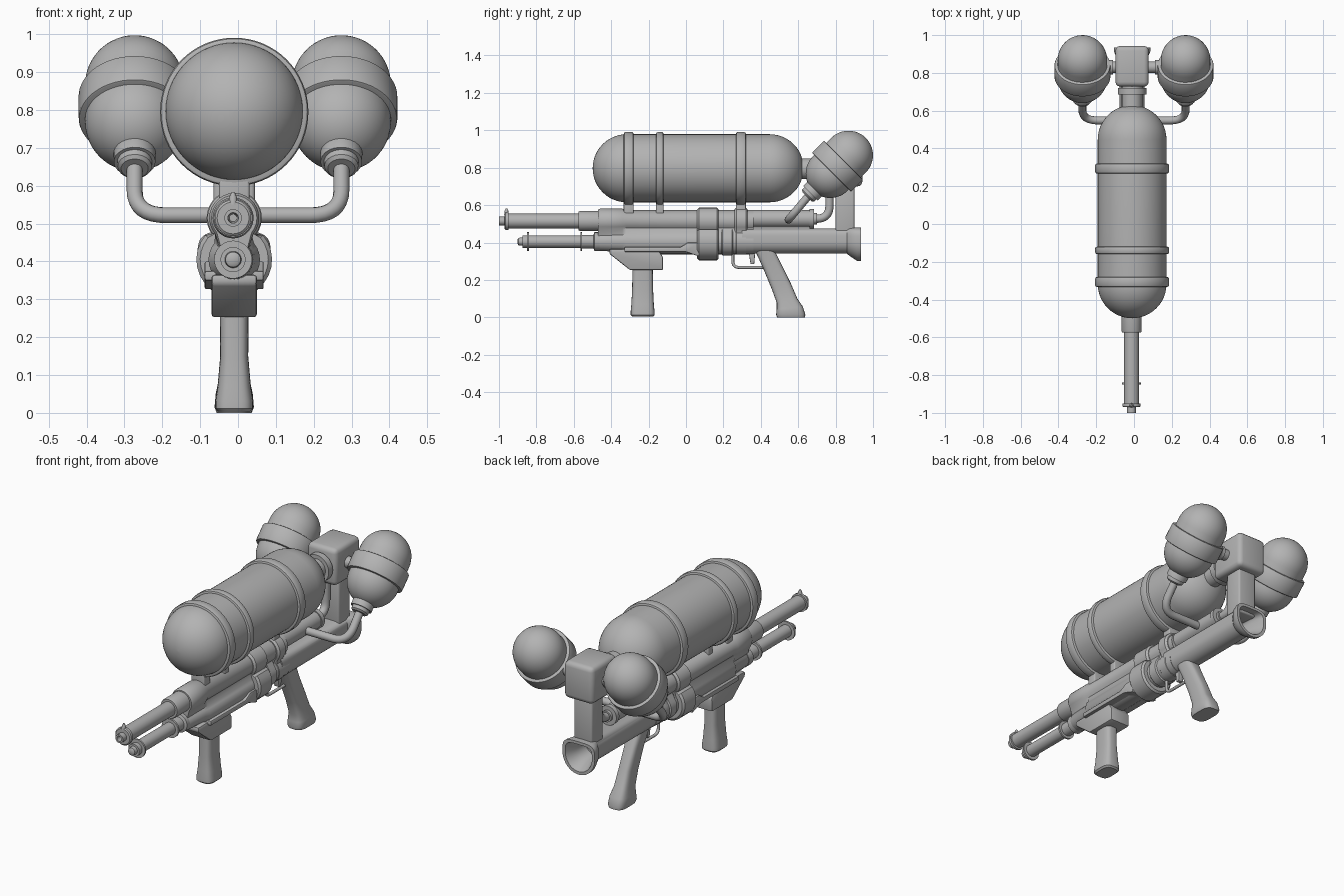
import bpy, bmesh
from math import sin, cos, pi, radians
from mathutils import Vector

if "Cube" in bpy.data.objects:
    bpy.data.objects.remove(bpy.data.objects["Cube"])

grey = bpy.data.materials.new("plain_grey")
grey.use_nodes = True
grey.diffuse_color = (0.45, 0.45, 0.45, 1)
grey.node_tree.nodes["Principled BSDF"].inputs["Base Color"].default_value = grey.diffuse_color

C = -0.01   # centre line of the main assembly
Y = Vector((0, 1, 0))


def finish(name, bm):
    bmesh.ops.recalc_face_normals(bm, faces=bm.faces)
    mesh = bpy.data.meshes.new(name)
    bm.to_mesh(mesh)
    bm.free()
    mesh.materials.append(grey)
    ob = bpy.data.objects.new(name, mesh)
    bpy.context.collection.objects.link(ob)
    return ob


def loft(name, rings):
    bm = bmesh.new()
    loops = [[bm.verts.new(p) for p in ring] for ring in rings]
    n = len(loops[0])
    for a, b in zip(loops, loops[1:]):
        for i in range(n):
            j = (i + 1) % n
            bm.faces.new((a[i], a[j], b[j], b[i]))
    bm.faces.new(loops[0])
    bm.faces.new(loops[-1])
    return finish(name, bm)


def lathe(name, origin, profile, axis=Y, n=40):
    """Revolve (distance, radius) pairs about an axis."""
    origin, axis = Vector(origin), axis.normalized()
    u = axis.orthogonal().normalized()
    v = axis.cross(u)
    turn = [2 * pi * i / n for i in range(n)]
    return loft(name, [[origin + axis * t + (u * cos(a) + v * sin(a)) * max(r, 0.0005)
                        for a in turn] for t, r in profile])


def capsule(a, b, r, n=12):
    arc = [pi / 2 * i / n for i in range(n + 1)]
    return ([(a - r * cos(t), r * sin(t)) for t in arc]
            + [(b + r * sin(t), r * cos(t)) for t in arc])


def hoop(a, b, r, e=0.01):
    return [(a, r - e), (a + e * 0.3, r - e * 0.3), (a + e, r),
            (b - e, r), (b - e * 0.3, r - e * 0.3), (b, r - e)]


def box(name, centre, size, bevel=0.015):
    bm = bmesh.new()
    bmesh.ops.create_cube(bm, size=1)
    for v in bm.verts:
        v.co = Vector(centre) + v.co * Vector(size)
    bmesh.ops.bevel(bm, geom=bm.edges[:], offset=bevel, segments=3, profile=0.5, affect='EDGES')
    return finish(name, bm)


def prism(name, outline, half, bevel=0.008):
    """Extrude a (y, z) outline sideways."""
    bm = bmesh.new()
    face = bm.faces.new([bm.verts.new((C - half, y, z)) for y, z in outline])
    ext = bmesh.ops.extrude_face_region(bm, geom=[face])
    for v in ext["geom"]:
        if isinstance(v, bmesh.types.BMVert):
            v.co.x += 2 * half
    bmesh.ops.bevel(bm, geom=bm.edges[:], offset=bevel, segments=2, profile=0.5, affect='EDGES')
    return finish(name, bm)


def pipe(name, points, radius, bend):
    """Round tube along a path with filleted corners."""
    pts = [Vector(p) for p in points]
    path = [pts[0]]
    for a, b, c in zip(pts, pts[1:], pts[2:]):
        p, q = b + (a - b).normalized() * bend, b + (c - b).normalized() * bend
        path += [p * (1 - t) ** 2 + b * 2 * t * (1 - t) + q * t * t
                 for t in (i / 8 for i in range(9))]
    path.append(pts[-1])
    cu = bpy.data.curves.new(name, 'CURVE')
    cu.dimensions = '3D'
    cu.bevel_depth = radius
    cu.bevel_resolution = 4
    cu.use_fill_caps = True
    sp = cu.splines.new('POLY')
    sp.points.add(len(path) - 1)
    for pt, co in zip(sp.points, path):
        pt.co = (*co, 1)
    cu.materials.append(grey)
    bpy.context.collection.objects.link(bpy.data.objects.new(name, cu))


def waisted(y, rt, rb, zt=0.515, zb=0.405):
    """Figure-eight section: upper and lower lobes joined by a waist."""
    pts = [(rt * cos(radians(a)), zt + rt * sin(radians(a))) for a in range(-40, 221, 13)]
    pts += [(rb * cos(radians(a)), zb + rb * sin(radians(a))) for a in range(140, 401, 13)]
    return [(C + x, y, z) for x, z in pts]


def oval(z, y, hy, hx, tilt=0.0, n=32):
    """Rounded-rectangle section for the grips."""
    ring = []
    for i in range(n):
        c, s = cos(2 * pi * i / n), sin(2 * pi * i / n)
        dx = hx * abs(c) ** 0.6 * (1 if c > 0 else -1)
        dy = hy * abs(s) ** 0.6 * (1 if s > 0 else -1)
        ring.append((C + dx, y + dy, z + tilt * dy))
    return ring


def flat_top(y, w, low, top=0.475, n=40):
    """Section with a flat top and round belly."""
    ring = []
    for i in range(n):
        c, s = cos(2 * pi * i / n), sin(2 * pi * i / n)
        k = 0.5 if s > 0 else 1
        dx = w * abs(c) ** k * (1 if c > 0 else -1)
        dz = (top - 0.405) * s ** k if s > 0 else (0.405 - low) * s
        ring.append((C + dx, y, 0.405 + dz))
    return ring


# Main tank, its hoops and the posts holding it
lathe("main_tank", (C, 0, 0.797), capsule(-0.317, 0.447, 0.182), n=64)
for i, (a, b) in enumerate([(-0.333, -0.28), (-0.16, -0.12), (0.267, 0.32)]):
    lathe(f"tank_hoop_{i + 1}", (C, 0, 0.795), hoop(a, b, 0.196), n=64)
    box(f"tank_post_{i + 1}", (C, (a + b) / 2, 0.58), (0.08, b - a, 0.1), 0.006)
lathe("tank_neck", (C, 0, 0.795), [(0.6, 0.055), (0.685, 0.055), (0.685, 0.075),
                                   (0.72, 0.075), (0.72, 0.055), (0.75, 0.055)])

# Upper and lower barrels
lathe("upper_barrel", (C - 0.003, 0, 0.515),
      [(-0.94, 0.01), (-1.0, 0.014), (-1.0, 0.023), (-0.97, 0.023), (-0.97, 0.042),
       (-0.965, 0.048), (-0.95, 0.048), (-0.95, 0.039), (-0.575, 0.039), (-0.575, 0.05),
       (-0.565, 0.054), (-0.45, 0.054)])
lathe("front_sight", (C - 0.003, -0.96, 0.55), [(0, 0.012), (0.02, 0.01), (0.033, 0.004)],
      Vector((0, 0, 1)), 16)
lathe("lower_barrel", (C - 0.003, 0, 0.405),
      [(-0.9, 0.012), (-0.895, 0.02), (-0.875, 0.022), (-0.875, 0.033), (-0.85, 0.033),
       (-0.85, 0.05), (-0.84, 0.05), (-0.84, 0.033), (-0.565, 0.033), (-0.565, 0.05),
       (-0.555, 0.05), (-0.555, 0.036), (-0.495, 0.036), (-0.49, 0.05), (-0.45, 0.05)])

# Waisted body with its raised collars
loft("body", [waisted(y, t, b) for y, t, b in
              [(-0.47, 0.06, 0.045), (-0.46, 0.066, 0.05), (-0.34, 0.066, 0.055),
               (-0.32, 0.058, 0.068), (0.36, 0.058, 0.068)]])
for i, (a, b, t, low) in enumerate([(0.06, 0.175, 0.071, 0.1), (0.185, 0.255, 0.055, 0.074),
                                    (0.26, 0.33, 0.073, 0.07)]):
    loft(f"body_collar_{i + 1}", [waisted(a, t - 0.01, low - 0.01), waisted(a + 0.01, t, low),
                                  waisted(b - 0.01, t, low), waisted(b, t - 0.01, low - 0.01)])
prism("side_rail", [(-0.33, 0.35), (-0.33, 0.375), (-0.03, 0.375), (0.01, 0.4),
                    (0.07, 0.4), (0.07, 0.325), (0, 0.35)], 0.078, 0.005)

# Rear tubes
lathe("rear_upper_tube", (C, 0, 0.527), [(0.3, 0.047), (0.66, 0.047), (0.66, 0.052),
                                         (0.685, 0.052), (0.685, 0.03), (0.7, 0.03)])
loft("rear_lower_tube", [flat_top(y, w, low, top) for y, w, low, top in
                         [(0.3, 0.066, 0.34, 0.475), (0.86, 0.066, 0.34, 0.475),
                          (0.88, 0.082, 0.325, 0.48), (0.915, 0.097, 0.302, 0.48),
                          (0.935, 0.097, 0.302, 0.48), (0.935, 0.08, 0.318, 0.465),
                          (0.87, 0.056, 0.35, 0.46), (0.8, 0.05, 0.36, 0.455)]])

# Front grip under its mount
prism("front_grip_mount", [(-0.41, 0.365), (-0.41, 0.34), (-0.3, 0.253), (-0.122, 0.253),
                           (-0.122, 0.32), (-0.15, 0.365)], 0.06)
loft("front_grip", [oval(z, -0.232, hy, hx) for z, hy, hx in
                    [(0.27, 0.054, 0.038), (0.15, 0.056, 0.037), (0.07, 0.06, 0.044),
                     (0.03, 0.064, 0.05), (0.012, 0.064, 0.05), (0.004, 0.056, 0.042)]])

# Slanted rear grip, trigger and guard
loft("rear_grip", [oval(z, y, hy, hx, tilt) for z, y, hy, hx, tilt in
                   [(0.37, 0.415, 0.052, 0.045, 0), (0.28, 0.458, 0.05, 0.038, 0.15),
                    (0.17, 0.508, 0.052, 0.036, 0.25), (0.09, 0.54, 0.055, 0.04, 0.2),
                    (0.05, 0.555, 0.07, 0.049, 0.1), (0.015, 0.56, 0.078, 0.052, 0),
                    (0, 0.562, 0.075, 0.046, 0)]])
pipe("trigger_guard", [(C, 0.25, 0.36), (C, 0.25, 0.267), (C, 0.43, 0.267)], 0.008, 0.035)
prism("trigger", [(0.335, 0.35), (0.37, 0.35), (0.365, 0.285), (0.345, 0.285)], 0.015, 0.004)

# Rear column, header box and feed pipe
box("rear_column", (C, 0.85, 0.58), (0.11, 0.1, 0.26), 0.01)
box("header_box", (C, 0.835, 0.8), (0.176, 0.215, 0.2), 0.025)
pipe("feed_pipe", [(C, 0.68, 0.527), (C, 0.767, 0.527), (C, 0.767, 0.72)], 0.022, 0.07)

# Paired small tanks with hoops, necks and pipes
lean = Vector((0, 1, 1))
for side, s in (("left", 1), ("right", -1)):
    x = 0.273 * s
    centre = (x, 0.81, 0.808)
    lathe(f"{side}_tank", centre, capsule(-0.055, 0.083, 0.131), lean, 48)
    lathe(f"{side}_tank_hoop", centre, hoop(-0.046, 0.046, 0.148, 0.006), lean, 48)
    lathe(f"{side}_tank_neck", centre, [(-0.23, 0.036), (-0.222, 0.045), (-0.205, 0.046),
                                        (-0.205, 0.055), (-0.165, 0.056), (-0.15, 0.05)], lean, 24)
    lathe(f"{side}_tank_stub", (0, 0.83, 0.8), [(0.06, 0.03), (0.11, 0.03), (0.11, 0.038),
                                                (0.13, 0.038), (0.13, 0.03), (0.2, 0.03)],
          Vector((s, 0, 0)), 24)
    pipe(f"{side}_tank_pipe", [(x, 0.66, 0.655), (x, 0.548, 0.522), (C, 0.548, 0.522)],
         0.021, 0.085)

# Smooth the round surfaces, keep the hard edges
meshes = [o for o in bpy.context.collection.objects if o.type == 'MESH' and grey.name in o.data.materials]
for o in bpy.context.selected_objects:
    o.select_set(False)
for o in meshes:
    o.select_set(True)
bpy.context.view_layer.objects.active = meshes[0]
bpy.ops.object.shade_smooth_by_angle(angle=radians(35))
